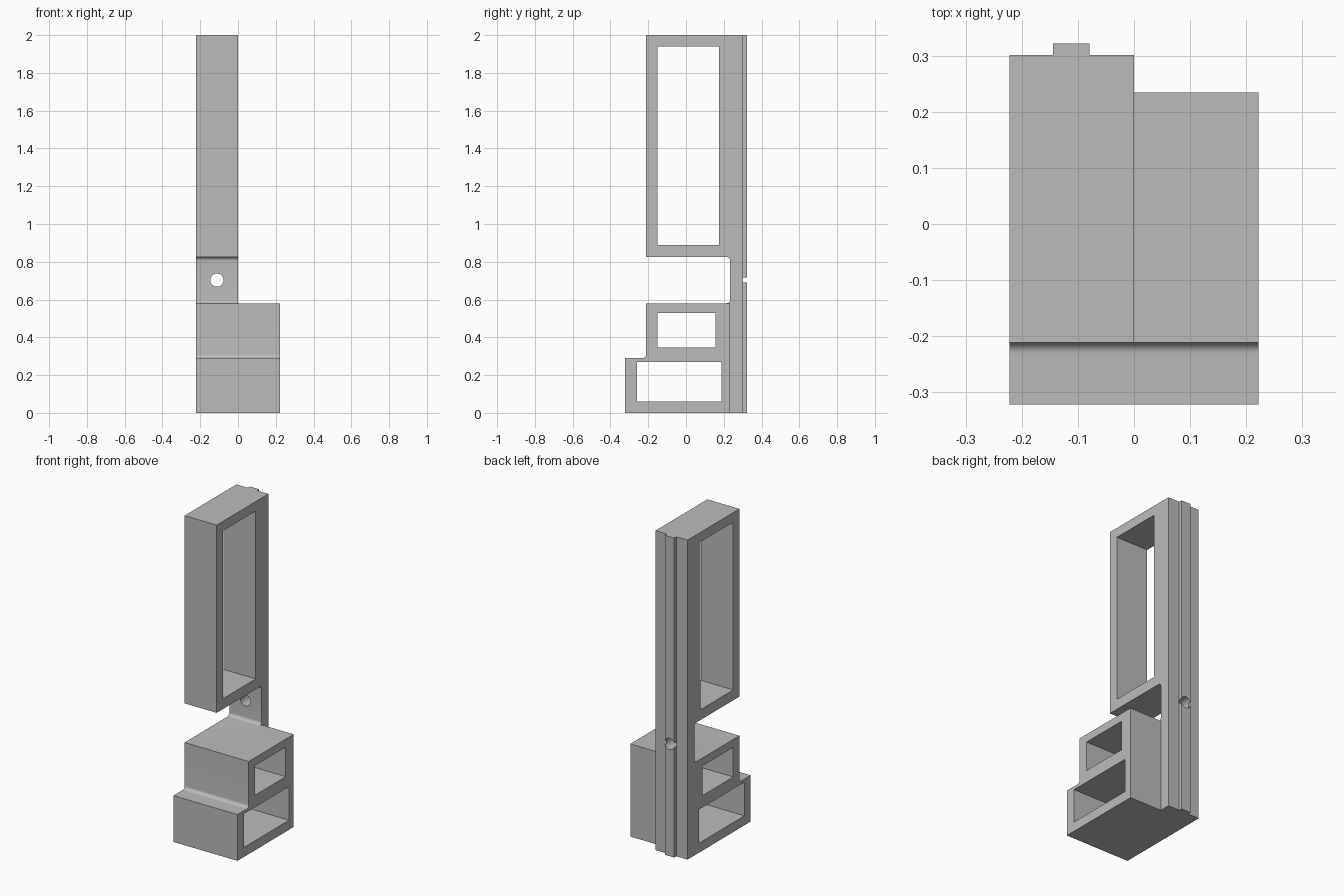
import bpy, bmesh, math
from mathutils import Matrix

if "Cube" in bpy.data.objects:
    bpy.data.objects.remove(bpy.data.objects["Cube"])

W = 0.222          # half width
STEM = 0.234       # front face of the thin rear web
BACK = 0.301       # rear face beside the guide rail
END = 0.322        # front / rear limits


def arc(cy, cz, r, a0, a1, n=8):
    """Fillet points in the y-z plane."""
    return [(cy + r * math.cos(math.radians(a0 + (a1 - a0) * i / n)),
             cz + r * math.sin(math.radians(a0 + (a1 - a0) * i / n))) for i in range(n + 1)]


def add_object(name, bm):
    bmesh.ops.recalc_face_normals(bm, faces=bm.faces)
    mesh = bpy.data.meshes.new(name)
    bm.to_mesh(mesh)
    bm.free()
    obj = bpy.data.objects.new(name, mesh)
    bpy.context.collection.objects.link(obj)
    return obj


def box(name, x0, x1, y0, y1, z0, z1):
    bm = bmesh.new()
    size = Matrix.Diagonal((x1 - x0, y1 - y0, z1 - z0, 1))
    centre = Matrix.Translation(((x0 + x1) / 2, (y0 + y1) / 2, (z0 + z1) / 2))
    bmesh.ops.create_cube(bm, size=1, matrix=centre @ size)
    return add_object(name, bm)


def cut(target, cutter):
    cutter.hide_render = True
    mod = target.modifiers.new("cut", 'BOOLEAN')
    mod.operation = 'DIFFERENCE'
    mod.solver = 'EXACT'
    mod.object = cutter
    bpy.context.view_layer.objects.active = target
    bpy.ops.object.modifier_apply(modifier=mod.name)
    bpy.data.objects.remove(cutter, do_unlink=True)


# Full-width side profile: upper frame, thin web, stepped base
R = 0.02
profile = [(END, 0), (END, 2), (-0.211, 2), (-0.211, 0.825)]
profile += arc(STEM - R, 0.825 - R, R, 90, 0)
profile += arc(STEM - R, 0.58 + R, R, 0, -90)
profile += [(-0.211, 0.58)]
profile += arc(-0.211 - R, 0.29 + R, R, 0, -90)
profile += [(-END, 0.29), (-END, 0)]
bm = bmesh.new()
face = bm.faces.new([bm.verts.new((-W, y, z)) for y, z in profile])
ext = bmesh.ops.extrude_face_region(bm, geom=[face])
bmesh.ops.translate(bm, vec=(2 * W, 0, 0),
                    verts=[v for v in ext["geom"] if isinstance(v, bmesh.types.BMVert)])
frame = add_object("stepped_frame", bm)

# Right half: only the base remains, and its rear is set back
cut(frame, box("upper_right_cutter", 0, 1, -1, 1, 0.58, 3))
cut(frame, box("rear_right_cutter", 0, 1, STEM, 1, -1, 3))

# Rear guide rail left standing between two rebates
for x0, x1 in ((-1, -0.144), (-0.079, 1)):
    cut(frame, box("rail_cutter", x0, x1, BACK, 1, -1, 3))

# Through windows
for y0, y1, z0, z1 in ((-0.15, 0.175, 0.89, 1.94),
                       (-0.15, 0.155, 0.345, 0.53),
                       (-0.26, 0.187, 0.06, 0.27)):
    cut(frame, box("window_cutter", -1, 1, y0, y1, z0, z1))

# Screw hole through the web and rail
bm = bmesh.new()
bmesh.ops.create_cone(bm, cap_ends=True, segments=40, radius1=0.035, radius2=0.035, depth=0.6,
                      matrix=Matrix.Translation((-0.1115, 0.3, 0.703))
                      @ Matrix.Rotation(math.pi / 2, 4, 'X'))
cut(frame, add_object("screw_hole_cutter", bm))

# Single grey material and smooth fillets
grey = bpy.data.materials.new("plain grey")
grey.diffuse_color = (0.5, 0.5, 0.5, 1)
grey.use_nodes = True
grey.node_tree.nodes["Principled BSDF"].inputs["Base Color"].default_value = grey.diffuse_color
frame.data.materials.clear()
frame.data.materials.append(grey)
for p in frame.data.polygons:
    p.material_index = 0
bpy.ops.object.select_all(action='DESELECT')
frame.select_set(True)
bpy.context.view_layer.objects.active = frame
bpy.ops.object.shade_smooth_by_angle(angle=math.radians(30))
